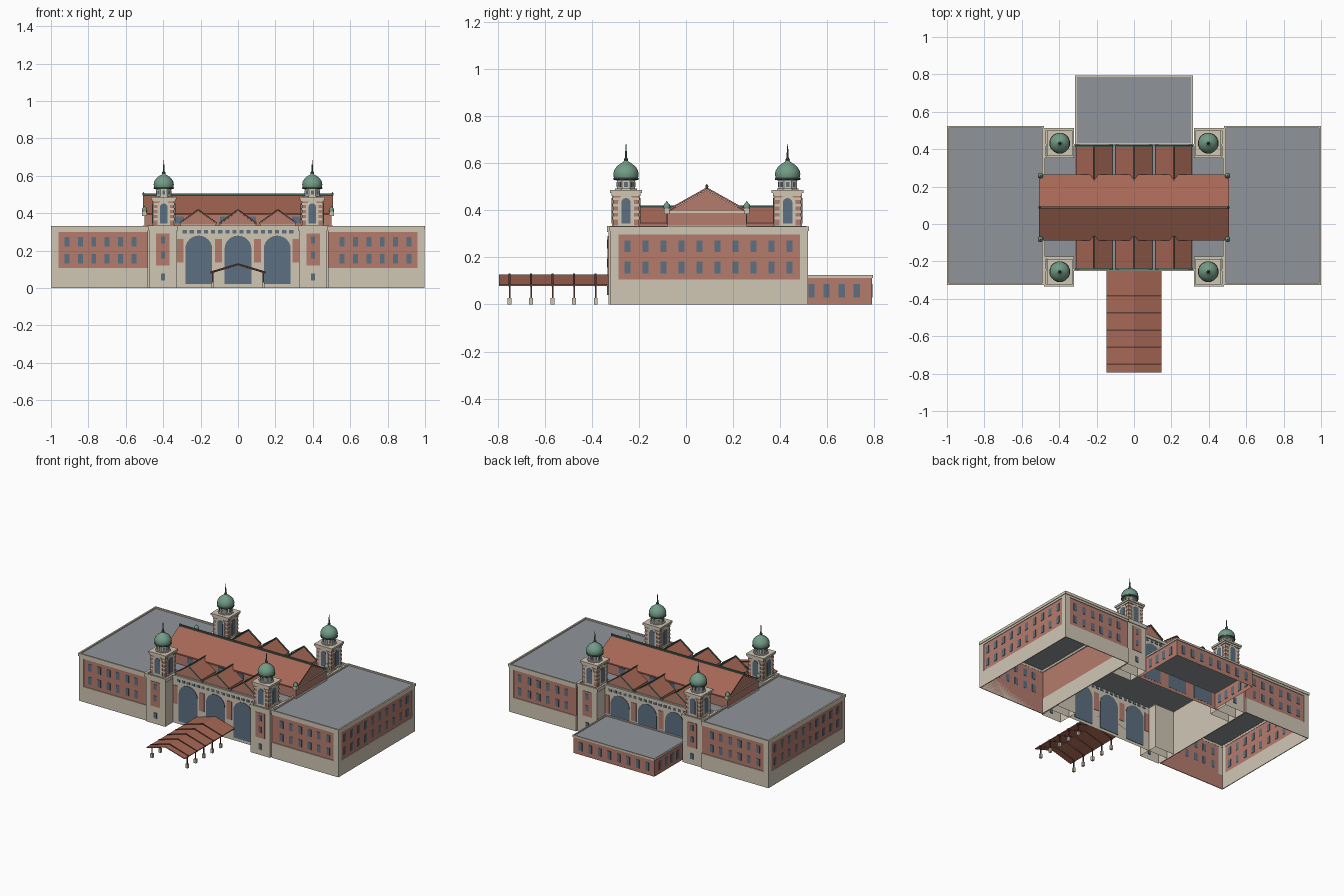
import bpy, bmesh, math
from mathutils import Matrix, Vector

if "Cube" in bpy.data.objects:
    bpy.data.objects.remove(bpy.data.objects["Cube"])


def material(name, rgb):
    m = bpy.data.materials.new(name)
    m.diffuse_color = (*rgb, 1)
    m.use_nodes = True
    m.node_tree.nodes["Principled BSDF"].inputs["Base Color"].default_value = m.diffuse_color
    return m


STONE = material("stone", (.63, .57, .46))
BRICK = material("brick", (.46, .20, .155))
TILE = material("tile", (.38, .135, .09))
GREY = material("flat_roof", (.28, .30, .33))
GLASS = material("glass", (.11, .16, .22))
COPPER = material("copper", (.17, .33, .24))
DARK = material("dark_trim", (.12, .05, .04))
GREEN = material("dark_copper", (.07, .13, .10))


class Part:
    """Collects geometry of one part in a bmesh."""
    def __init__(self):
        self.bm = bmesh.new()

    def prism(self, pts, axis, a, b):
        # extrude a (u, z) outline along x or y from a to b
        def co(u, z, t):
            return (t, u, z) if axis == 'x' else (u, t, z)
        va = [self.bm.verts.new(co(u, z, a)) for u, z in pts]
        vb = [self.bm.verts.new(co(u, z, b)) for u, z in pts]
        fs = [self.bm.faces.new(va), self.bm.faces.new(vb[::-1])]
        n = len(pts)
        fs += [self.bm.faces.new((va[i], vb[i], vb[(i + 1) % n], va[(i + 1) % n])) for i in range(n)]
        bmesh.ops.recalc_face_normals(self.bm, faces=fs)
        return va + vb

    def box(self, x0, x1, y0, y1, z0, z1, open_bottom=False):
        x0, x1 = sorted((x0, x1))
        v = self.prism([(x0, z0), (x1, z0), (x1, z1), (x0, z1)], 'y', *sorted((y0, y1)))
        if open_bottom:
            low = {q for q in v if q.co.z < z0 + 1e-5}
            f = [f for f in v[0].link_faces if all(q in low for q in f.verts)]
            bmesh.ops.delete(self.bm, geom=f, context='FACES_ONLY')
        return v

    def rim(self, x0, x1, y0, y1, z0, z1, t):
        x0, x1 = sorted((x0, x1))
        self.box(x0, x1, y0, y0 + t, z0, z1)
        self.box(x0, x1, y1 - t, y1, z0, z1)
        self.box(x0, x0 + t, y0 + t, y1 - t, z0, z1)
        self.box(x1 - t, x1, y0 + t, y1 - t, z0, z1)

    def lathe(self, prof, cx, cy, n):
        rings = []
        for r, z in prof:
            rings.append([self.bm.verts.new((cx + r * math.cos(2 * math.pi * (i + .5) / n),
                                             cy + r * math.sin(2 * math.pi * (i + .5) / n), z)) for i in range(n)])
        for p, q in zip(rings, rings[1:]):
            for i in range(n):
                j = (i + 1) % n
                self.bm.faces.new((p[i], p[j], q[j], q[i]))
        self.bm.faces.new(rings[-1])
        self.bm.faces.new(rings[0][::-1])

    def done(self, name, mat, smooth=False):
        me = bpy.data.meshes.new(name)
        self.bm.to_mesh(me)
        self.bm.free()
        me.materials.append(mat)
        ob = bpy.data.objects.new(name, me)
        bpy.context.collection.objects.link(ob)
        if smooth:
            bpy.ops.object.select_all(action='DESELECT')
            ob.select_set(True)
            bpy.context.view_layer.objects.active = ob
            bpy.ops.object.shade_smooth_by_angle(angle=math.radians(35))


def arch(c, half, z0, z1, n=12):
    zs = z1 - half
    return [(c - half, z0), (c + half, z0)] + [
        (c + half * math.cos(math.pi * i / n), zs + half * math.sin(math.pi * i / n)) for i in range(n + 1)]


def chevron(c, half, eave, ridge, t):
    return [(c - half, eave), (c, ridge), (c + half, eave),
            (c + half, eave + t), (c, ridge + t), (c - half, eave + t)]


MID = .0885                      # y of the hall's mirror plane
SIDES = (-1, 1)

# wings
walls, trim, roof, glass = Part(), Part(), Part(), Part()
for s in SIDES:
    walls.box(s * .482, s * .992, -.317, .514, 0, .318, True)
    roof.box(s * .485, s * .99, -.315, .512, .314, .322)
    trim.rim(s * .482, s * .996, -.322, .519, 0, .106, .005)
    trim.rim(s * .482, s * .996, -.322, .519, .298, .312, .006)
    trim.rim(s * .480, s * 1.0, -.326, .523, .312, .331, .011)
    for y in (-.322, .519):      # corner piers
        e = .035 if y < 0 else -.035
        trim.box(s * .96, s * .996, y, y + e * .15, .1, .3)
        trim.box(s * .991, s * .996, y, y + e, .1, .3)
    for z in (.132, .222):
        for i in range(6):
            x = .557 + .0715 * i
            for y in (-.3175, .5145):
                glass.box(s * (x - .013), s * (x + .013), y - .002, y + .002, z, z + .05)
        for i in range(10):
            y = -.248 + .0765 * i
            glass.box(s * .99, s * .995, y - .013, y + .013, z, z + .05)
walls.done("wing_walls", BRICK)
trim.done("wing_stone_trim", STONE)
roof.done("wing_roofs", GREY)
glass.done("wing_windows", GLASS)

# central hall with arched facades front and back
hall, panels, glass, roof = Part(), Part(), Part(), Part()
hall.box(-.481, .481, -.245, .422, 0, .318, True)
hall.rim(-.487, .487, -.252, .429, .312, .333, .012)
roof.box(-.479, .479, -.243, .42, .312, .322)
for s in SIDES:
    f = MID + s * .3335
    for c in (-.21, 0, .21):
        glass.prism(arch(c, .072, .02, .28), 'y', f - .003, f + .003)
    for c, w in ((-.105, .019), (.105, .019), (-.309, .017), (.309, .017)):
        panels.box(c - w, c + w, f - .003, f + .003, .135, .262)
    for i in range(16):
        x = -.285 + .038 * i
        glass.box(x - .011, x + .011, f - .003, f + .003, .292, .309)
hall.done("hall_walls", STONE)
panels.done("hall_brick_panels", BRICK)
glass.done("hall_windows", GLASS)
roof.done("hall_flat_roof", GREY)

# raised clerestory with long gable roof
brick, tile, trim, glass, ridge = Part(), Part(), Part(), Part(), Part()
brick.prism([(MID - .168, .322), (MID + .168, .322), (MID + .168, .393), (MID, .487), (MID - .168, .393)],
            'x', -.5, .5)
tile.prism(chevron(MID, .177, .39, .489, .009), 'x', -.508, .508)
ridge.box(-.51, .51, MID - .006, MID + .006, .494, .504)
for s in SIDES:
    trim.box(s * .498, s * .505, MID - .17, MID + .17, .388, .397)
    trim.box(s * .498, s * .504, MID - .17, MID + .17, .322, .336)
    ridge.lathe([(.003, .49), (.007, .5), (.006, .506), (.001, .512)], s * .505, MID, 8)
    f = MID + s * .168
    for c in (-.31, -.075, .075, .31):
        glass.box(c - .022, c + .022, f - .003, f + .003, .345, .382)
    # three cross gables on each long side
    for c in (-.213, 0, .213):
        brick.prism([(c - .095, .322), (c + .095, .322), (c + .095, .342), (c, .41), (c - .095, .342)],
                    'y', MID + s * .326, MID + s * .12)
        tile.prism(chevron(c, .098, .34, .41, .006), 'y', MID + s * .33, MID + s * .13)
        trim.box(c - .095, c + .095, MID + s * .32, MID + s * .331, .322, .338)
        ridge.prism(chevron(c, .1, .345, .418, .005), 'y', MID + s * .324, MID + s * .333)
        ridge.box(c - .003, c + .003, MID + s * .333, MID + s * .14, .414, .421)
brick.done("clerestory_walls", BRICK)
tile.done("tiled_gable_roofs", TILE)
trim.done("clerestory_stone_trim", STONE)
glass.done("clerestory_windows", GLASS)
ridge.done("ridge_caps", GREEN)

# roof corner urns
stand, urn = Part(), Part()
for sx in SIDES:
    for sy in SIDES:
        x, y = sx * .5, MID + sy * .17
        stand.box(x - .012, x + .012, y - .012, y + .012, .385, .408)
        urn.lathe([(.013, .408), (.015, .416), (.012, .426), (.005, .433), (.001, .44)], x, y, 10)
stand.done("urn_stands", STONE)
urn.done("corner_urns", COPPER, True)

# four corner towers
stone, brick, glass, dome, rib = Part(), Part(), Part(), Part(), Part()
for sx in SIDES:
    for sy in SIDES:
        cx, cy = sx * .402, MID + sy * .3435

        def block(part, h, z0, z1, ob=False):
            part.box(cx - h, cx + h, cy - h, cy + h, z0, z1, ob)
        # shaft
        block(stone, .075, 0, .322, True)
        stone.rim(cx - .08, cx + .08, cy - .08, cy + .08, .308, .333, .012)
        f = cy + sy * .075
        brick.box(cx - .036, cx + .036, f - .003, f + .003, .12, .292)
        for z in (.04, .158, .238):
            glass.box(cx - .011, cx + .011, f - .005, f + .005, z, z + .038)
        # belfry
        cx = sx * .397
        block(brick, .056, .322, .468)
        for z in (.325, .362, .389, .416, .443):
            block(stone, .058, z, z + .011)
        block(stone, .062, .462, .474)
        block(stone, .068, .474, .487)
        for axis, u, t in (('x', cy, cx), ('y', cx, cy)):
            stone.prism(arch(u, .034, .33, .467), axis, t - .0605, t + .0605)
            glass.prism(arch(u, .02, .345, .452), axis, t - .0625, t + .0625)
        # lantern drum
        stone.lathe([(.05, .487), (.05, .493), (.042, .493), (.042, .526), (.049, .526), (.049, .534)], cx, cy, 8)
        for k in range(4):
            v = glass.box(cx - .0405, cx + .0405, cy - .008, cy + .008, .499, .521)
            bmesh.ops.rotate(glass.bm, verts=v, cent=Vector((cx, cy, 0)),
                             matrix=Matrix.Rotation(k * math.pi / 4, 3, 'Z'))
        # onion dome and spire
        dome.lathe([(.05, .532), (.053, .541), (.055, .554), (.052, .569), (.042, .585), (.026, .598),
                    (.012, .606), (.008, .613)], cx, cy, 16)
        rib.lathe([(.054, .53), (.056, .534), (.054, .538)], cx, cy, 16)
        rib.lathe([(.008, .61), (.01, .617), (.005, .624), (.0045, .64), (.001, .683)], cx, cy, 8)
stone.done("tower_stonework", STONE)
brick.done("tower_brickwork", BRICK)
glass.done("tower_windows", GLASS)
dome.done("tower_domes", COPPER, True)
rib.done("dome_spires", GREEN)

# low rear annex
walls, trim, roof, glass = Part(), Part(), Part(), Part()
walls.box(-.31, .31, .424, .79, 0, .116, True)
trim.rim(-.315, .315, .424, .795, .112, .125, .009)
roof.box(-.308, .308, .426, .788, .112, .119)
for i in range(5):
    y = .47 + .064 * i
    for s in SIDES:
        glass.box(s * .307, s * .313, y - .013, y + .013, .029, .086)
for i in range(8):
    x = -.256 + .073 * i
    glass.box(x - .013, x + .013, .787, .793, .029, .086)
walls.done("annex_walls", BRICK)
trim.done("annex_cornice", STONE)
roof.done("annex_roof", GREY)
glass.done("annex_windows", GLASS)

# entrance canopy on posts
top, frame, feet = Part(), Part(), Part()
top.prism(chevron(0, .146, .079, .121, .006), 'y', -.795, -.245)
for i in range(5):
    y = -.75 + .0915 * i
    frame.prism(chevron(0, .147, .077, .121, .011), 'y', y - .004, y + .004)
    for s in SIDES:
        frame.box(s * .132, s * .138, y - .003, y + .003, .025, .085)
        feet.box(s * .127, s * .143, y - .008, y + .008, 0, .028)
top.done("canopy_roof", TILE)
frame.done("canopy_frame", DARK)
feet.done("canopy_post_feet", STONE)
